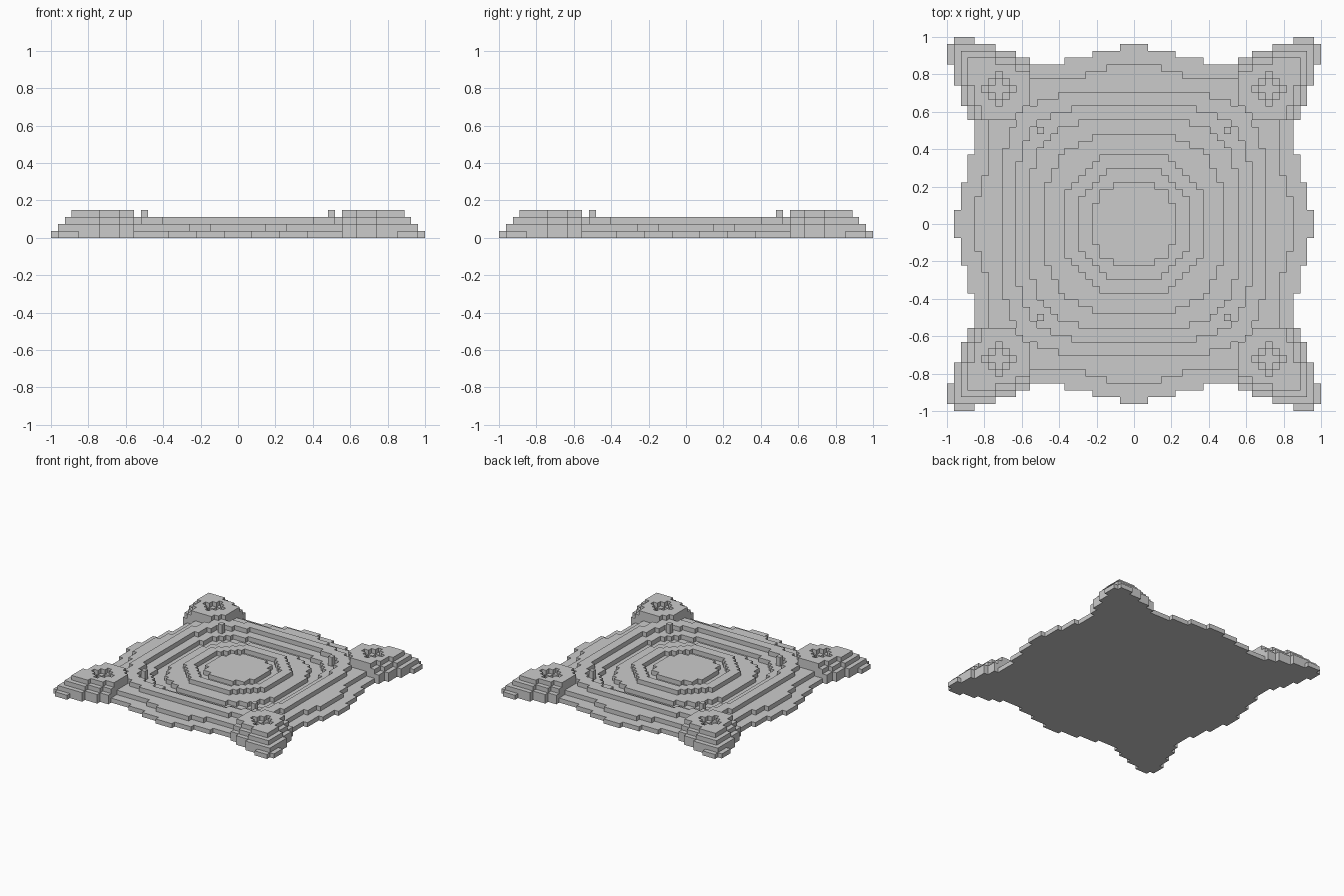
import bpy, bmesh, math

cube = bpy.data.objects.get("Cube")
if cube:
    bpy.data.objects.remove(cube, do_unlink=True)

HALF = 27            # blocks from the centre to the tip of a corner
CELL = 1 / HALF      # block size


def step(value, table, last):
    """Look up a staircase: first entry whose limit exceeds the value."""
    return next((out for limit, out in table if value < limit), last)


def edge(i):
    """Outer rim of the base, in blocks."""
    return step(i, [(2, 26), (6, 25), (10, 24), (15, 23), (17, 24),
                    (20, 25), (23, 26), (26, 27)], 26)


def terrace(i):
    """Rim of the second layer along the sides."""
    return step(i, [(4, 23), (7, 22)], 21)


# Concentric ripples: radius on the axis, squareness, height inside it
RIPPLES = [(6.4, 2, 3), (8.4, 2, 2), (10.4, 2.1, 3), (13, 2.7, 2),
           (15, 3.5, 1), (17, 3.8, 2), (19, 4, 3)]


def ripple(i, j):
    u, v = i + .5, j + .5
    for radius, power, level in RIPPLES:
        if (u ** power + v ** power) ** (1 / power) < radius:
            return level
    return 2 if j < terrace(i) and i < terrace(j) else 1


def mound(i, j):
    """Corner mound with a stepped pit in its top."""
    rim = min(edge(i) - 1 - j, edge(j) - 1 - i)
    flank = 15 <= min(i, j) < 23
    outer = 1 + rim + flank
    dist = math.hypot(i - 19, j - 19)
    inner = step(dist, [(4.8, 4), (6.6, 3)], 2)
    if min(i, j) >= 21:
        inner = 4
    pit = step(abs(i - 19) + abs(j - 19), [(1.5, 2), (3, 3)], 4)
    return min(outer, inner, pit)


def height(i, j):
    i, j = max(i, 0), max(j, 0)
    if j >= edge(i) or i >= edge(j):
        return 0
    if i == j == 13:          # small peak facing the centre
        return 4
    if min(i, j) >= 15:
        return mound(i, j)
    return ripple(i, j)


# One quarter of the stepped relief, made of block faces
bm = bmesh.new()


def quad(points):
    bm.faces.new([bm.verts.new([c * CELL for c in p]) for p in points])


for i in range(HALF):
    for j in range(HALF):
        h = height(i, j)
        if not h:
            continue
        corners = [(i, j), (i + 1, j), (i + 1, j + 1), (i, j + 1)]
        quad([(x, y, h) for x, y in corners])
        quad([(x, y, 0) for x, y in reversed(corners)])
        # Walls down to each lower neighbour
        for n, (di, dj) in enumerate([(0, -1), (1, 0), (0, 1), (-1, 0)]):
            a, b = corners[n], corners[(n + 1) % 4]
            for z in range(height(i + di, j + dj), h):
                quad([(*a, z), (*b, z), (*b, z + 1), (*a, z + 1)])

bmesh.ops.remove_doubles(bm, verts=bm.verts, dist=CELL / 100)
mesh = bpy.data.meshes.new("stepped_relief")
bm.to_mesh(mesh)
bm.free()
relief = bpy.data.objects.new("stepped_relief", mesh)
bpy.context.collection.objects.link(relief)

# Mirror the quarter into all four corners
mirror = relief.modifiers.new("four_corners", 'MIRROR')
mirror.use_axis = (True, True, False)
mirror.merge_threshold = CELL / 100
